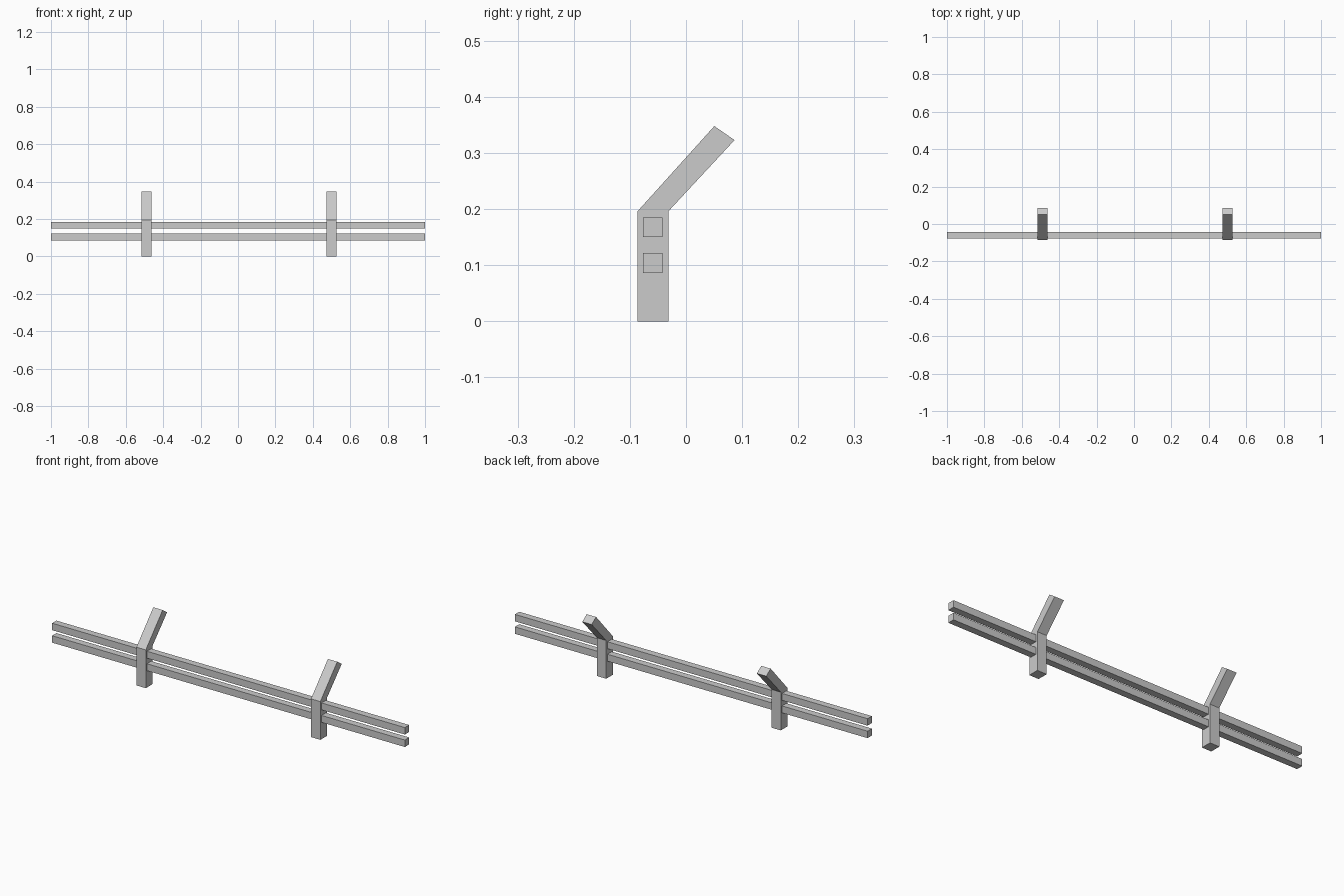
import bpy, bmesh

if "Cube" in bpy.data.objects:
    bpy.data.objects.remove(bpy.data.objects["Cube"])


def extrude_x(name, profile, x0, x1):
    """Extrude a closed (y, z) profile along x."""
    bm = bmesh.new()
    face = bm.faces.new([bm.verts.new((x0, y, z)) for y, z in profile])
    ext = bmesh.ops.extrude_face_region(bm, geom=[face])
    moved = [v for v in ext["geom"] if isinstance(v, bmesh.types.BMVert)]
    bmesh.ops.translate(bm, verts=moved, vec=(x1 - x0, 0, 0))
    bmesh.ops.recalc_face_normals(bm, faces=bm.faces)
    mesh = bpy.data.meshes.new(name)
    bm.to_mesh(mesh)
    bm.free()
    obj = bpy.data.objects.new(name, mesh)
    bpy.context.collection.objects.link(obj)
    return obj


# Bent posts: upright foot with an arm leaning to the back
post_profile = [(-0.0865, 0), (-0.0315, 0), (-0.0315, 0.196),
                (0.0865, 0.323), (0.0505, 0.348), (-0.0865, 0.196)]
for side, x in (("left", -0.489), ("right", 0.501)):
    extrude_x(f"{side}_post", post_profile, x - 0.0265, x + 0.0265)

# Long square rails running through both posts
for level, z0 in (("lower", 0.086), ("upper", 0.150)):
    y0, y1, z1 = -0.077, -0.042, z0 + 0.0355
    extrude_x(f"{level}_rail", [(y0, z0), (y1, z0), (y1, z1), (y0, z1)], -1, 1)
